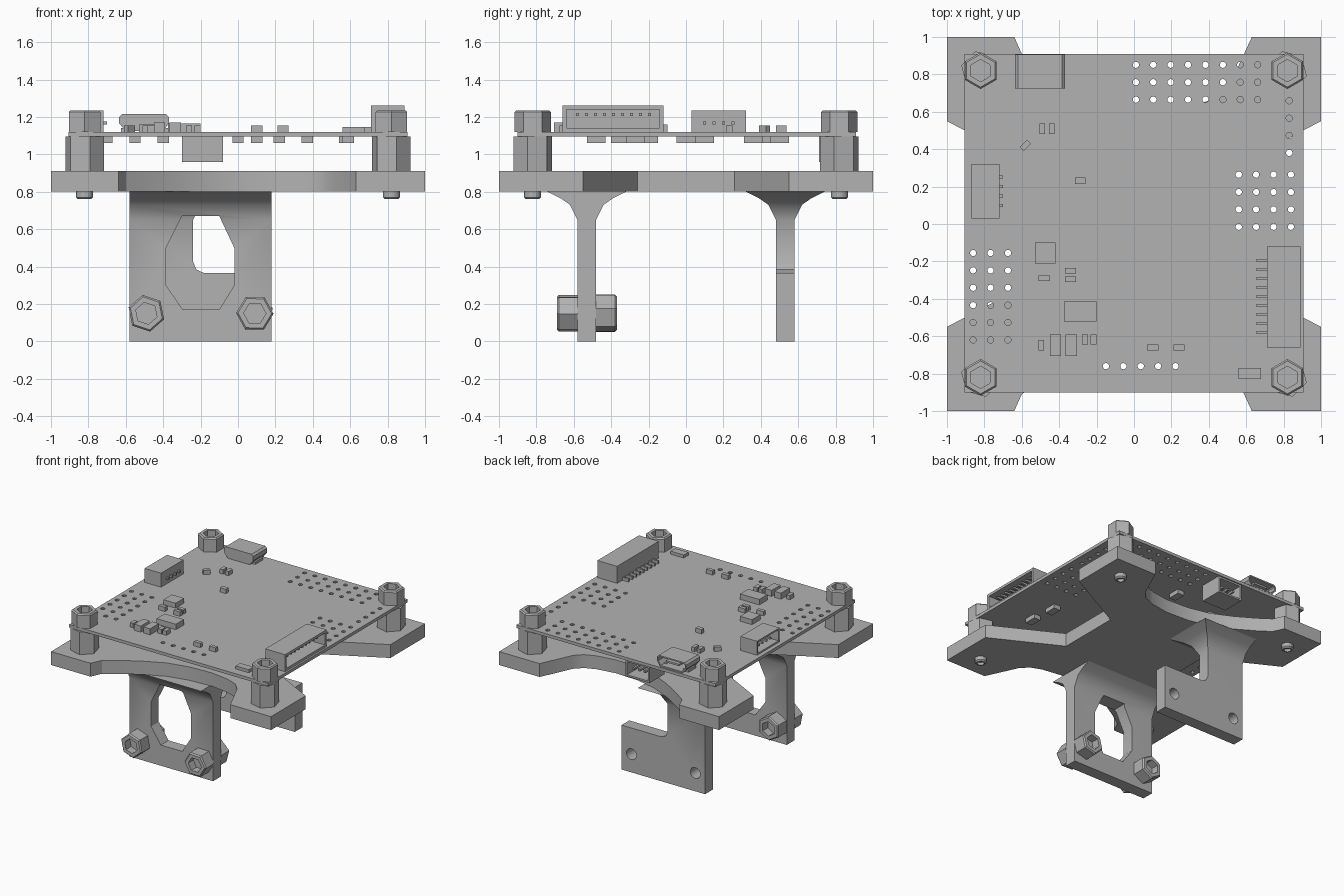
import bpy, bmesh, math
from mathutils import Matrix, Vector

if "Cube" in bpy.data.objects:
    bpy.data.objects.remove(bpy.data.objects["Cube"])

grey = bpy.data.materials.new("plain_grey")
grey.use_nodes = True
grey.diffuse_color = (0.45, 0.45, 0.45, 1)
grey.node_tree.nodes["Principled BSDF"].inputs["Base Color"].default_value = (0.45, 0.45, 0.45, 1)


def finish(name, bm):
    bmesh.ops.recalc_face_normals(bm, faces=bm.faces)
    mesh = bpy.data.meshes.new(name)
    bm.to_mesh(mesh)
    bm.free()
    mesh.materials.append(grey)
    obj = bpy.data.objects.new(name, mesh)
    bpy.context.collection.objects.link(obj)
    return obj


def recess(bm, direction, rim, depth):
    """Sink a pocket into the face that points in a direction."""
    bm.normal_update()
    face = max(bm.faces, key=lambda f: f.normal.dot(Vector(direction)) * f.calc_area())
    bmesh.ops.inset_individual(bm, faces=[face], thickness=rim)
    bmesh.ops.inset_individual(bm, faces=[face], thickness=0, depth=-depth)


def box(name, x, y, z, turn=0, pocket=None):
    bm = bmesh.new()
    size = Vector((x[1] - x[0], y[1] - y[0], z[1] - z[0]))
    centre = Vector((sum(x) / 2, sum(y) / 2, sum(z) / 2))
    matrix = Matrix.Translation(centre) @ Matrix.Rotation(turn, 4, "Z") @ Matrix.Diagonal((*size, 1))
    bmesh.ops.create_cube(bm, size=1, matrix=matrix)
    if pocket:
        recess(bm, *pocket)
    return finish(name, bm)


def prism(name, points, axis, lo, hi, pocket=None):
    """Extrude a flat outline along an axis."""
    place = {"X": lambda a, b: (lo, a, b), "Y": lambda a, b: (a, lo, b), "Z": lambda a, b: (a, b, lo)}[axis]
    bm = bmesh.new()
    face = bm.faces.new([bm.verts.new(place(a, b)) for a, b in points])
    out = bmesh.ops.extrude_face_region(bm, geom=[face])
    shift = Vector([hi - lo if axis == c else 0 for c in "XYZ"])
    bmesh.ops.translate(bm, verts=[v for v in out["geom"] if isinstance(v, bmesh.types.BMVert)], vec=shift)
    bmesh.ops.recalc_face_normals(bm, faces=bm.faces)
    if pocket:
        recess(bm, *pocket)
    return finish(name, bm)


def cylinders(name, centres, r, depth, sides, turn=Matrix.Identity(4)):
    bm = bmesh.new()
    for c in centres:
        bmesh.ops.create_cone(bm, cap_ends=True, segments=sides, radius1=r, radius2=r, depth=depth,
                              matrix=Matrix.Translation(c) @ turn)
    return finish(name, bm)


def nut(name, base, r, height, direction, spin, sides=6, socket=0.055):
    """Chamfered fastener with a socket, standing on base."""
    bm = bmesh.new()
    bmesh.ops.create_cone(bm, cap_ends=True, segments=sides, radius1=r, radius2=r, depth=height - 0.01,
                          matrix=Matrix.Translation((0, 0, (height - 0.01) / 2)))
    bm.normal_update()
    top = max(bm.faces, key=lambda f: f.calc_center_median().z)
    bmesh.ops.inset_individual(bm, faces=[top], thickness=0.01, depth=0.01)
    bmesh.ops.inset_individual(bm, faces=[top], thickness=max(r - 0.01 - socket, 0.01) * 0.87)
    bmesh.ops.inset_individual(bm, faces=[top], thickness=0, depth=-height * 0.6)
    aim = Vector(direction).to_track_quat("Z", "Y").to_matrix().to_4x4()
    bm.transform(Matrix.Translation(base) @ aim @ Matrix.Rotation(spin, 4, "Z"))
    return finish(name, bm)


def cut(target, *cutters):
    for cutter in cutters:
        mod = target.modifiers.new("cut", "BOOLEAN")
        mod.operation, mod.solver, mod.object = "DIFFERENCE", "EXACT", cutter
        bpy.context.view_layer.objects.active = target
        bpy.ops.object.modifier_apply(modifier=mod.name)
        bpy.data.objects.remove(cutter)


# Base plate with four arms
notch = [(0.63, 1), (0.51, 0.74), (0.45, 0.68), (0.36, 0.645), (0.2, 0.62), (0, 0.63), (-0.18, 0.67),
         (-0.35, 0.75), (-0.5, 0.84), (-0.6, 0.91), (-0.64, 1)]
outline = [(1, -1), (1, -0.55), (0.45, -0.26), (0.45, 0.26), (1, 0.55), (1, 1)] + notch
outline += [(-1, 1), (-1, 0.55), (-0.45, 0.26), (-0.45, -0.26), (-1, -0.55), (-1, -1)]
outline += [(x, -y) for x, y in reversed(notch)]
plate = prism("base_plate", outline, "Z", 0.80, 0.91)

# Legs with flared tops
flare = [(0.05, 0), (0.05, 0.65), (0.09, 0.73), (0.14, 0.765), (0.21, 0.80)]


def leg(name, y):
    half = [(y + w, z) for w, z in flare]
    return prism(name, half + [(y - w, z) for w, z in reversed(flare)], "X", -0.58, 0.18)


front_leg = leg("front_leg", -0.53)
window = [(-0.30, 0.67), (-0.10, 0.67), (-0.02, 0.50), (-0.02, 0.30), (-0.10, 0.17), (-0.295, 0.17),
          (-0.385, 0.30), (-0.385, 0.50)]
cut(front_leg, prism("window_cutter", window, "Y", -0.8, -0.2))
back_leg = leg("back_leg", 0.53)
gap = [(-0.29 + w, z) for w, z in flare[1:]] + [(-0.08, 0.9), (0.3, 0.9), (0.3, 0.365), (-0.18, 0.365),
                                              (-0.222, 0.383), (-0.24, 0.425)]
bolt_x = (-0.49, 0.09)
across = Matrix.Rotation(math.pi / 2, 4, "X")
cut(back_leg, prism("gap_cutter", gap, "Y", 0.2, 0.9),
    cylinders("bolt_hole_cutter", [(x, 0.53, 0.15) for x in bolt_x], 0.045, 0.3, 16, across))
for i, x in enumerate(bolt_x):
    nut(f"leg_bolt_{i}", (x, -0.48, 0.15), 0.1, 0.11, (0, 1, 0), 0.25 * i)
    nut(f"leg_nut_{i}", (x, -0.58, 0.15), 0.1, 0.11, (0, -1, 0), 0.2 + 0.3 * i)

# Corner standoffs, nuts and screw ends
for sx in (-1, 1):
    for sy in (-1, 1):
        x, y, tag = sx * 0.82, sy * 0.82, f"{'left' if sx > 0 else 'right'}_{'back' if sy > 0 else 'front'}"
        cylinders("standoff_" + tag, [(x, y, 1.0025)], 0.107, 0.185, 6, Matrix.Rotation(math.radians(15), 4, "Z"))
        nut("top_nut_" + tag, (x, y, 1.12), 0.098, 0.115, (0, 0, 1), 0)
        nut("screw_end_" + tag, (x, y, 0.80), 0.045, 0.04, (0, 0, -1), 0, 16, 0.025)

# Circuit board with plated holes
board = box("circuit_board", (-0.905, 0.905), (-0.9, 0.91), (1.095, 1.12))
grids = [(0.01, 8, 0.665, 3), (0.83, 1, 0.38, 4), (0.56, 4, -0.015, 4), (-0.86, 3, -0.62, 6), (-0.15, 5, -0.76, 1)]
holes = [(x0 + i * 0.093, y0 + j * 0.093, 1.1) for x0, nx, y0, ny in grids for i in range(nx) for j in range(ny)]
cut(board, cylinders("hole_cutter", holes, 0.017, 0.2, 10))

# Small chips on top: centre, size, height
chips = [(-0.49, 0.51, 0.03, 0.055, 0.035), (-0.44, 0.51, 0.03, 0.055, 0.035), (-0.288, 0.232, 0.055, 0.035, 0.035),
         (-0.475, -0.155, 0.11, 0.11, 0.04), (-0.48, -0.29, 0.06, 0.03, 0.035), (-0.34, -0.25, 0.06, 0.03, 0.035),
         (-0.34, -0.295, 0.06, 0.03, 0.035), (-0.288, -0.468, 0.175, 0.105, 0.045),
         (-0.495, -0.648, 0.03, 0.055, 0.035), (-0.42, -0.648, 0.06, 0.115, 0.05),
         (-0.335, -0.648, 0.06, 0.115, 0.05), (-0.262, -0.617, 0.033, 0.055, 0.035),
         (-0.217, -0.617, 0.033, 0.055, 0.035), (0.1, -0.66, 0.06, 0.03, 0.035), (0.24, -0.66, 0.06, 0.03, 0.035),
         (0.62, -0.8, 0.12, 0.06, 0.025)]
for i, (x, y, w, d, h) in enumerate(chips):
    box(f"chip_{i}", (x - w / 2, x + w / 2), (y - d / 2, y + d / 2), (1.12, 1.12 + h))
box("tilted_chip", (-0.607, -0.553), (0.405, 0.435), (1.12, 1.155), math.radians(45))

# Chips hanging underneath
for i, (x, y) in enumerate([(0.57, -0.27), (0.59, -0.48), (0.37, 0.36), (0.22, 0.1), (0.1, -0.2), (0, 0.5),
                            (-0.4, 0.4), (-0.55, -0.35), (-0.7, 0.0)]):
    box(f"under_chip_{i}", (x - 0.03, x + 0.03), (y - 0.05, y + 0.05), (1.06, 1.095))

# Micro socket at the back edge
shell = [(-0.6, 1.125), (-0.4, 1.125), (-0.37, 1.165), (-0.37, 1.2), (-0.385, 1.215), (-0.62, 1.215),
         (-0.635, 1.2), (-0.635, 1.165)]
prism("micro_socket", shell, "Y", 0.725, 0.905, ((0, 1, 0), 0.012, 0.12))
box("micro_socket_tongue", (-0.56, -0.44), (0.78, 0.89), (1.165, 1.18))
for x in (-0.6, -0.4):
    box("micro_socket_tab", (x - 0.025, x + 0.025), (0.76, 0.86), (1.10, 1.14))

# Small four-pin socket on the right edge
box("small_socket", (-0.87, -0.72), (0.03, 0.32), (1.12, 1.235), 0, ((-1, 0, 0), 0.018, 0.11))
for i in range(4):
    y = 0.1 + i * 0.05
    box(f"small_socket_pin_{i}", (-0.84, -0.7), (y - 0.008, y + 0.008), (1.16, 1.176))

# Long pin socket on the left edge
box("long_socket", (0.71, 0.89), (-0.66, -0.12), (1.12, 1.26), 0, ((1, 0, 0), 0.03, 0.13))
for i in range(9):
    y = -0.58 + i * 0.048
    box(f"long_socket_pin_{i}", (0.74, 0.86), (y - 0.008, y + 0.008), (1.205, 1.221))
    box(f"long_socket_foot_{i}", (0.655, 0.72), (y - 0.008, y + 0.008), (1.12, 1.145))

# Socket hanging under the back edge
box("under_socket", (-0.3, -0.08), (0.71, 0.9), (0.96, 1.095), 0, ((0, 1, 0), 0.02, 0.14))
for x in (-0.24, -0.19, -0.14):
    box("under_socket_pin", (x - 0.008, x + 0.008), (0.75, 0.88), (1.02, 1.036))

# Soften the curved edges
bpy.ops.object.select_all(action="DESELECT")
for obj in (plate, front_leg, back_leg):
    obj.select_set(True)
bpy.context.view_layer.objects.active = plate
bpy.ops.object.shade_smooth_by_angle(angle=math.radians(30))
